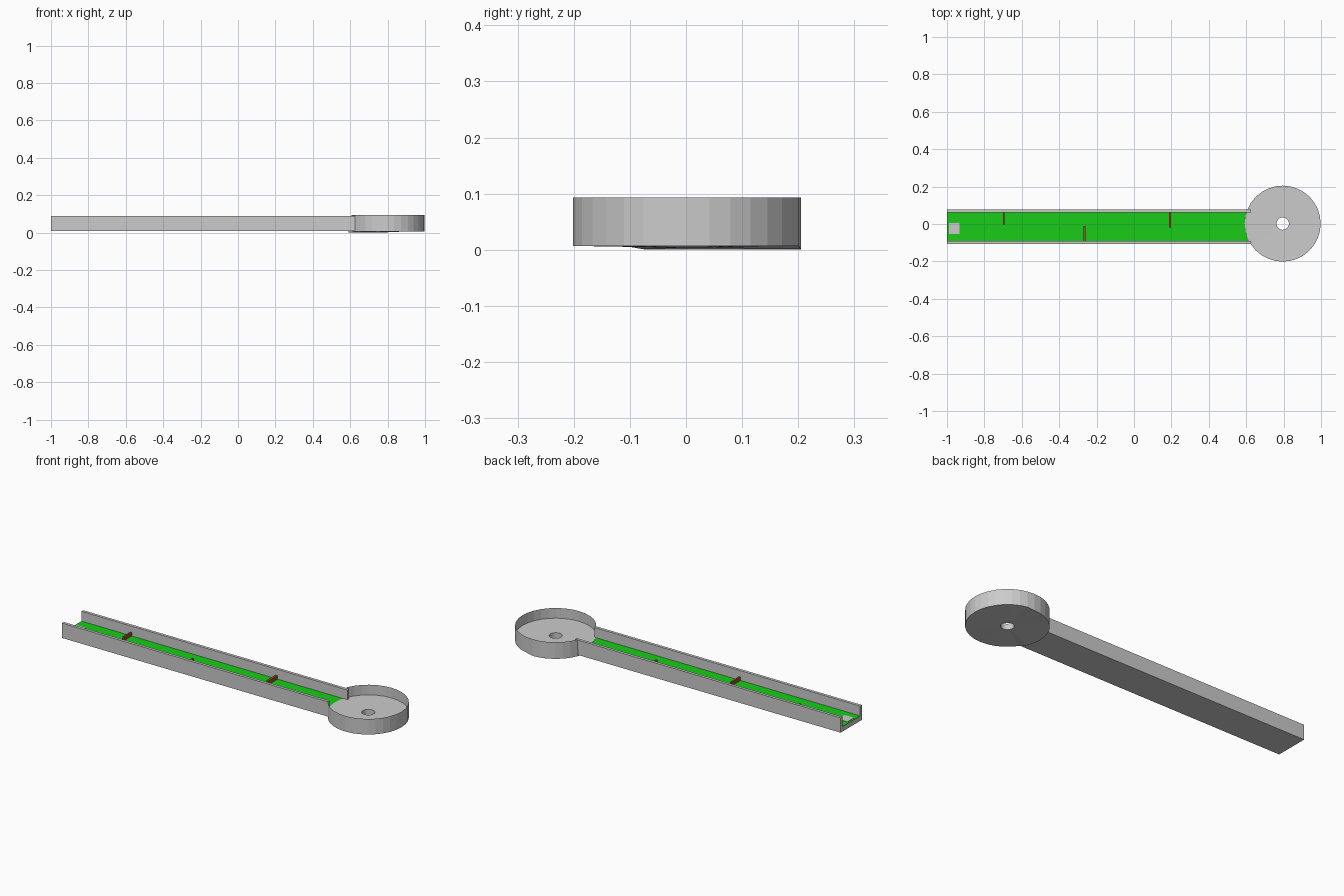
import bpy, bmesh
from math import cos, sin, pi, sqrt

if "Cube" in bpy.data.objects:
    bpy.data.objects.remove(bpy.data.objects["Cube"])

CX, CY, R, HOLE = 0.795, 0.002, 0.203, 0.033   # round end
SEGS = 32
TOP, FLOOR, BASE = 0.093, 0.036, 0.008
Y0, Y1, WALL = -0.108, 0.078, 0.016            # lane width


def material(name, rgb):
    m = bpy.data.materials.new(name)
    m.diffuse_color = (*rgb, 1)
    m.use_nodes = True
    m.node_tree.nodes["Principled BSDF"].inputs["Base Color"].default_value = m.diffuse_color
    return m


def finish(name, bm, mat=None):
    me = bpy.data.meshes.new(name)
    bm.to_mesh(me)
    bm.free()
    ob = bpy.data.objects.new(name, me)
    bpy.context.collection.objects.link(ob)
    if mat:
        me.materials.append(mat)
    return ob


def box(name, x, y, z, mat=None):
    bm = bmesh.new()
    bmesh.ops.create_cube(bm, size=1)
    for v in bm.verts:
        v.co = [lo + (c + 0.5) * (hi - lo) for c, (lo, hi) in zip(v.co, (x, y, z))]
    return finish(name, bm, mat)


green = material("turf_green", (0.01, 0.6, 0.01))
brown = material("board_brown", (0.35, 0.08, 0.02))


def rim_x(y):
    return CX - sqrt(R * R - (y - CY) ** 2)


# lane slab and turf, with the end following the round dish
def lane_piece(name, y0, y1, z0, z1, mat=None):
    bm = bmesh.new()
    ys = [y0 + (y1 - y0) * i / 8 for i in range(9)]
    outline = [(-1, y1), (-1, y0)] + [(rim_x(y), y) for y in ys]
    face = bm.faces.new([bm.verts.new((x, y, z0)) for x, y in outline])
    ext = bmesh.ops.extrude_face_region(bm, geom=[face], use_keep_orig=True)
    for v in ext["geom"]:
        if isinstance(v, bmesh.types.BMVert):
            v.co.z = z1
    bmesh.ops.recalc_face_normals(bm, faces=bm.faces)
    return finish(name, bm, mat)


lane_piece("lane_slab", Y0, Y1, BASE, FLOOR - 0.002)
lane_piece("turf", Y0 + WALL, Y1 - WALL, FLOOR - 0.002, FLOOR, green)

# side walls
box("front_wall", (-1, 0.625), (Y0, Y0 + WALL), (BASE, 0.09))
box("back_wall", (-1, 0.625), (Y1 - WALL, Y1), (BASE, 0.09))

# tee mat
box("tee_mat", (-0.99, -0.932), (-0.053, 0.006), (FLOOR, FLOOR + 0.002))

# obstacle boards
for i, (x, w, y0, y1) in enumerate([(-0.697, 0.009, -0.005, 0.062),
                                    (-0.265, 0.009, -0.092, -0.012),
                                    (0.192, 0.012, -0.018, 0.062)]):
    box(f"board_{i + 1}", (x - w / 2, x + w / 2), (y0, y1), (FLOOR, FLOOR + 0.02), brown)

# round dish: solid floor with a hole, and a thin wall open toward the lane
bm = bmesh.new()


def ring(r, height):
    out = []
    for i in range(SEGS):
        a = 2 * pi * i / SEGS
        x, y = CX + r * cos(a), CY + r * sin(a)
        out.append(bm.verts.new((x, y, height(x, y))))
    return out


def under(x, y):
    return 0.001 if x < 0.81 and y > -0.09 else 0.007


rim = ring(R, lambda x, y: TOP)
floor = ring(R, lambda x, y: FLOOR + 0.001)
bottom = ring(R, under)
hole_top = ring(HOLE, lambda x, y: FLOOR)
hole_low = ring(HOLE, lambda x, y: 0.004)
for i in range(SEGS):
    j = (i + 1) % SEGS
    strips = [(bottom, floor), (floor, hole_top), (hole_top, hole_low), (hole_low, bottom)]
    if not 14 <= i <= 18:
        strips.append((floor, rim))
    for a, b in strips:
        bm.faces.new((a[i], a[j], b[j], b[i]))
finish("round_dish", bm)
